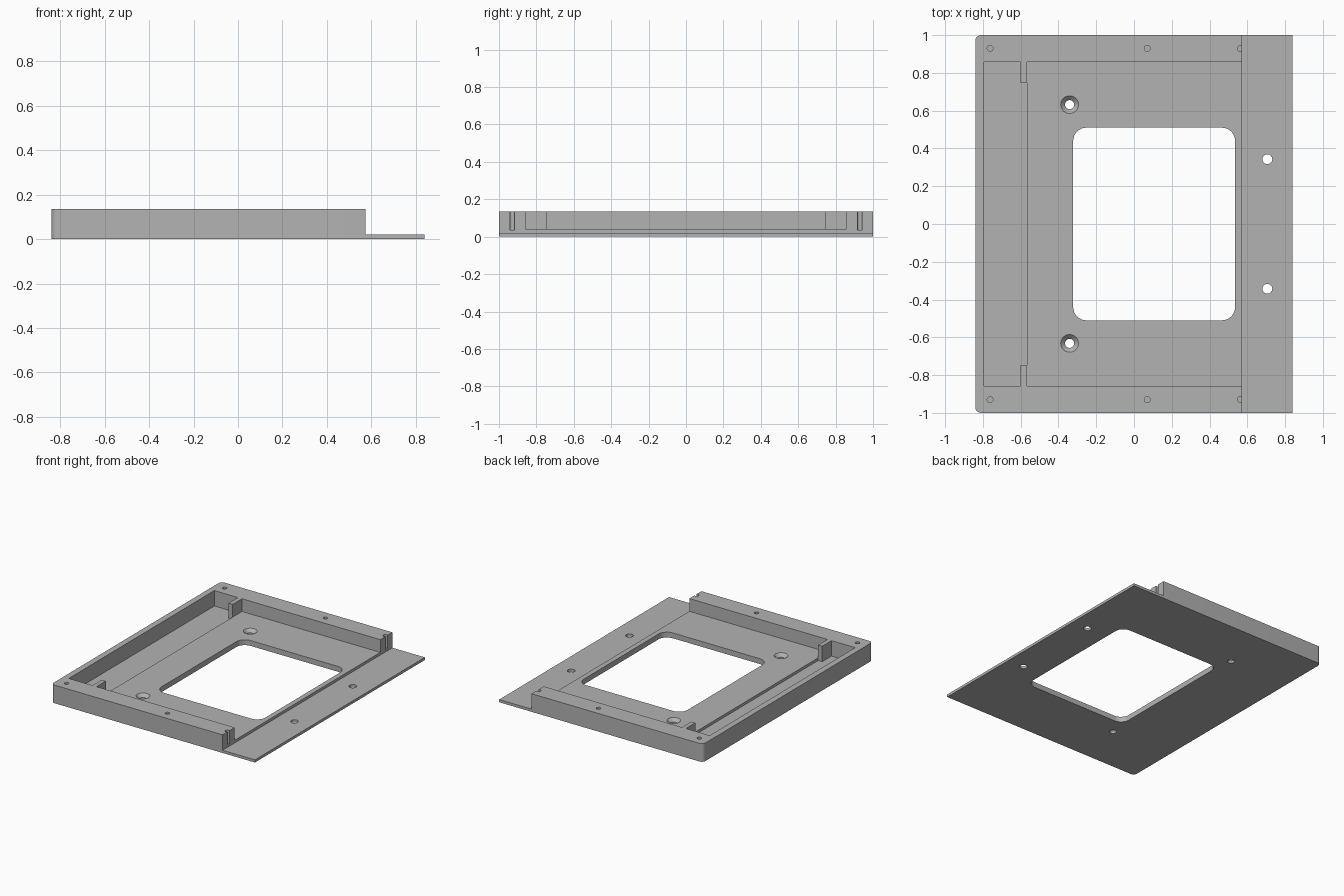
import bpy, bmesh, math

if "Cube" in bpy.data.objects:
    bpy.data.objects.remove(bpy.data.objects["Cube"])

grey = bpy.data.materials.new("plain grey")
grey.diffuse_color = (0.45, 0.45, 0.45, 1)
grey.use_nodes = True
grey.node_tree.nodes["Principled BSDF"].inputs["Base Color"].default_value = grey.diffuse_color


def prism(name, pts, z0, z1):
    """Extrude a flat outline from z0 to z1."""
    bm = bmesh.new()
    face = bm.faces.new([bm.verts.new((x, y, z0)) for x, y in pts])
    ext = bmesh.ops.extrude_face_region(bm, geom=[face])
    for v in ext["geom"]:
        if isinstance(v, bmesh.types.BMVert):
            v.co.z = z1
    bmesh.ops.recalc_face_normals(bm, faces=bm.faces)
    return finish(name, bm)


def cone(name, x, y, z0, z1, r0, r1):
    bm = bmesh.new()
    bmesh.ops.create_cone(bm, cap_ends=True, segments=32, radius1=r0, radius2=r1, depth=z1 - z0)
    bmesh.ops.translate(bm, verts=bm.verts, vec=(x, y, (z0 + z1) / 2))
    return finish(name, bm)


def finish(name, bm):
    me = bpy.data.meshes.new(name)
    bm.to_mesh(me)
    bm.free()
    me.materials.append(grey)
    ob = bpy.data.objects.new(name, me)
    bpy.context.collection.objects.link(ob)
    return ob


def rounded(x0, x1, y, r_left, r_right, n=8):
    """Rectangle outline, symmetric in y, with rounded left and right corners."""
    pts = []
    for cx, cy, a, r in ((x1, y, 0, r_right), (x0, y, 90, r_left),
                         (x0, -y, 180, r_left), (x1, -y, 270, r_right)):
        if r == 0:
            pts.append((cx, cy))
            continue
        ox, oy = cx - math.copysign(r, cx - (x0 + x1) / 2), cy - math.copysign(r, cy)
        for i in range(n + 1):
            t = math.radians(a + 90 * i / n)
            pts.append((ox + r * math.cos(t), oy + r * math.sin(t)))
    return pts


def mirrored(half):
    """Close an outline given only for y > 0."""
    return half + [(x, -y) for x, y in reversed(half)]


TOP, LIP, FLOOR = 0.135, 0.02, 0.04
STEP = 0.573

# tray body
tray = prism("mounting_tray", rounded(-0.84, 0.84, 1.0, 0.03, 0), 0, TOP)

cutters = [
    # thin lip on the right
    prism("lip_cut", rounded(STEP, 1.0, 1.2, 0, 0), LIP, 0.3),
    # main pocket, leaving two ribs on the side walls
    prism("pocket_cut", mirrored([(-0.795, 0.857), (-0.6, 0.857), (-0.6, 0.747),
                                  (-0.567, 0.747), (-0.567, 0.857), (0.7, 0.857)]), FLOOR, 0.3),
    # deeper channel at the left
    prism("channel_cut", mirrored([(-0.795, 0.857), (-0.6, 0.857), (-0.6, 0.747),
                                   (-0.567, 0.747)]), LIP, 0.1),
    # window
    prism("window_cut", rounded(-0.322, 0.535, 0.51, 0.07, 0.07), -0.1, 0.2),
]
for s in (-1, 1):
    # blind screw holes in the side walls
    for x in (-0.762, 0.07, 0.563):
        cutters.append(cone("screw_hole_cut", x, s * 0.93, 0.035, 0.3, 0.0155, 0.0155))
    # countersunk holes in the floor
    cutters.append(cone("floor_hole_cut", -0.341, s * 0.632, -0.1, 0.1, 0.024, 0.024))
    cutters.append(cone("countersink_cut", -0.341, s * 0.632, 0.015, 0.045, 0.022, 0.052))
    # plain holes in the lip
    cutters.append(cone("lip_hole_cut", 0.706, s * 0.343, -0.1, 0.1, 0.026, 0.026))

for c in cutters:
    m = tray.modifiers.new(c.name, "BOOLEAN")
    m.operation, m.solver, m.object = "DIFFERENCE", "EXACT", c
    c.hide_render = True

# bake the cuts and drop the helpers
bpy.context.view_layer.objects.active = tray
bpy.ops.object.select_all(action="DESELECT")
tray.select_set(True)
for m in list(tray.modifiers):
    bpy.ops.object.modifier_apply(modifier=m.name)
for c in cutters:
    bpy.data.objects.remove(c)
bpy.ops.object.shade_smooth_by_angle(angle=math.radians(30))
